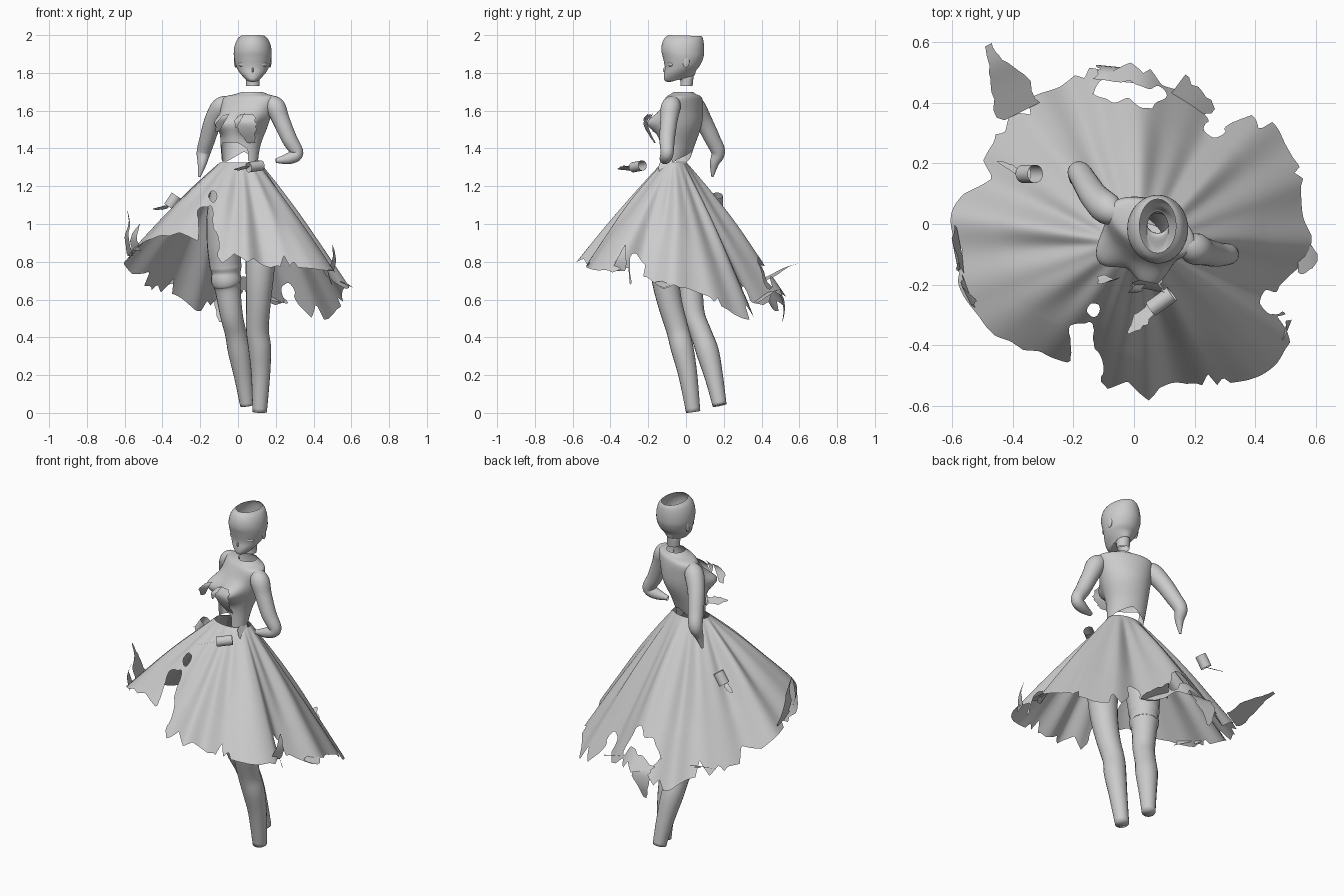
import bpy, bmesh, math, random
from mathutils import Vector

random.seed(4)


def spline(pts, n, closed=False):
    """Catmull-Rom through tuples of any length, n samples per span."""
    m, out = len(pts), []
    get = (lambda i: pts[i % m]) if closed else (lambda i: pts[max(0, min(m - 1, i))])
    for i in range(m if closed else m - 1):
        for s in range(n):
            t = s / n
            out.append([0.5 * (2 * b + (c - a) * t + (2 * a - 5 * b + 4 * c - d) * t * t
                        + (3 * b - a - 3 * c + d) * t ** 3)
                        for a, b, c, d in zip(get(i - 1), get(i), get(i + 1), get(i + 2))])
    if not closed:
        out.append(list(pts[-1]))
    return out


def grid(name, rows, wrap=True, drop=None, cap=False):
    """Skin rows of points; drop(centre) removes faces and the torn edge is smoothed."""
    bm = bmesh.new()
    vs = [[bm.verts.new(p) for p in r] for r in rows]
    n, torn = len(rows[0]), set()
    for a, b in zip(vs, vs[1:]):
        for j in range(n if wrap else n - 1):
            k = (j + 1) % n
            f = bm.faces.new((a[j], a[k], b[k], b[j]))
            if drop and drop(f.calc_center_median()):
                torn.update(f.verts)
                bm.faces.remove(f)
    if cap:
        bm.faces.new(vs[0])
        bm.faces.new(vs[-1])
    for _ in range(3):
        new = {}
        for v in torn:
            nb = [e.other_vert(v).co for e in v.link_edges if e.is_boundary]
            if v.link_faces and len(nb) == 2:
                new[v] = (v.co * 2 + nb[0] + nb[1]) / 4
        for v, co in new.items():
            v.co = co
    loose = [e for e in bm.edges if not e.link_faces]
    bmesh.ops.delete(bm, geom=loose, context='EDGES')
    bmesh.ops.delete(bm, geom=[v for v in bm.verts if not v.link_faces], context='VERTS')
    bmesh.ops.recalc_face_normals(bm, faces=bm.faces)
    me = bpy.data.meshes.new(name)
    bm.to_mesh(me)
    bm.free()
    me.polygons.foreach_set("use_smooth", [True] * len(me.polygons))
    ob = bpy.data.objects.new(name, me)
    bpy.context.collection.objects.link(ob)
    return ob


def tube(name, pts, n=20, cap=False):
    """Round limb through (x, y, z, radius) points."""
    s = spline(pts, 6)
    rows = []
    for i, p in enumerate(s):
        d = (Vector(s[min(i + 1, len(s) - 1)][:3]) - Vector(s[max(i - 1, 0)][:3])).normalized()
        u = d.cross(Vector((0.05, 1, 0.1))).normalized()
        v = d.cross(u)
        rows.append([Vector(p[:3]) + max(p[3], .002) * (u * math.cos(a) + v * math.sin(a))
                     for a in (math.tau * k / n for k in range(n))])
    return grid(name, rows, cap=cap)


def shard(name, pts, side):
    """Torn cloth strip through (x, y, z, half width) points."""
    side = Vector(side).normalized()
    rows = [[Vector(p[:3]) + side * k * p[3] * random.uniform(.75, 1.15) for k in (-1, 0, 1)] for p in spline(pts, 4)]
    return grid(name, rows, wrap=False)


def ball(name, loc, scale, rot=0):
    bpy.ops.mesh.primitive_uv_sphere_add(segments=24, ring_count=14, location=loc, rotation=(0, 0, rot))
    ob = bpy.context.object
    ob.name, ob.scale = name, scale
    bpy.ops.object.shade_smooth()


# Head: open-topped shell (z front, z back, y front, y back, half width)
HX = 0.078
head = [(1.73, 1.73, -.03, .035, .035), (1.765, 1.78, -.035, .04, .037),
        (1.752, 1.785, -.085, .042, .036), (1.76, 1.79, -.113, .047, .044),
        (1.79, 1.815, -.116, .055, .07), (1.83, 1.84, -.112, .075, .088),
        (1.88, 1.88, -.122, .092, .099), (1.915, 1.915, -.13, .096, .1),
        (1.95, 1.95, -.128, .095, .094), (1.98, 1.98, -.116, .09, .08), (2.0, 1.995, -.095, .082, .06)]
rows = []
for zf, zb, yf, yb, w in spline(head, 4):
    row = []
    for k in range(40):
        a = math.tau * k / 40
        f = (1 + math.sin(a)) / 2
        row.append((HX + w * math.cos(a), (yf + yb) / 2 + (yb - yf) / 2 * math.sin(a), min(2, zf + (zb - zf) * f)))
    rows.append(row)
grid("head", rows)
for s in (-1, 1):
    ball("eye", (HX + s * .052, -.083, 1.845), (.026, .014, .013), s * .45)
    ball("ear", (HX + s * .091, .0, 1.86), (.008, .018, .032))
ball("nose", (HX, -.11, 1.815), (.005, .013, .014))

# Torso: twisted shell, torn open around the waist (z, x, y, half width, half depth)
TW = -0.45
torso = [(1.70, .075, -.015, .052, .05), (1.688, .072, -.015, .09, .06), (1.667, .06, -.012, .15, .08),
         (1.60, .045, -.02, .145, .1), (1.52, .032, -.03, .13, .108),
         (1.42, .014, -.045, .11, .088), (1.33, .01, -.06, .1, .07)]
rows = []
for z, x, y, w, d in spline(torso, 8):
    row = []
    for k in range(64):
        a = math.tau * k / 64
        # the bust is a bulge in the front of the shell
        b = sum(math.exp(-((a - c) / .42) ** 2 - ((z - 1.535) / .05) ** 2) for c in (4.15, 5.27))
        u, v = (w + .05 * b) * math.cos(a), (d + .07 * b) * math.sin(a)
        row.append((x + u * math.cos(TW) - v * math.sin(TW), y + u * math.sin(TW) + v * math.cos(TW), z))
    rows.append(row)


def torso_tear(c):
    if c.y < -.06 and -.085 < c.x < .05:
        return c.z < 1.43 - .6 * max(0, c.x)
    return c.y > -.05 and c.z < 1.385 - .6 * abs(c.x - .03)


grid("torso", rows, drop=torso_tear)
shard("bodice_scrap", [(.045, -.19, 1.58, .04), (.045, -.215, 1.54, .055), (.05, -.2, 1.49, .045), (.07, -.165, 1.43, .02)], (1, -.2, 0))
shard("bodice_scrap", [(-.06, -.18, 1.58, .02), (-.085, -.19, 1.55, .03), (-.11, -.17, 1.49, .015)], (1, .3, .3))
shard("bodice_scrap", [(.02, -.2, 1.58, .02), (0, -.225, 1.55, .02), (-.01, -.22, 1.51, .004)], (1, 0, .3))

# Arms ending in torn forearms
tube("right_arm", [(-.05, .03, 1.645, .035), (-.088, .05, 1.62, .052), (-.13, .09, 1.55, .047),
                   (-.162, .14, 1.45, .042), (-.182, .17, 1.38, .037), (-.19, .15, 1.32, .024), (-.205, .14, 1.25, .006)])
tube("left_arm", [(.16, -.06, 1.65, .035), (.198, -.08, 1.62, .052), (.228, -.09, 1.55, .046),
                  (.272, -.1, 1.45, .041), (.312, -.1, 1.375, .034), (.27, -.11, 1.347, .03), (.2, -.12, 1.335, .012)])

# Legs, the right one with a stocking band
tube("right_leg", [(-.055, -.06, 1.2, .085), (-.07, -.04, 1.05, .095), (-.072, -.015, .9, .093), (-.068, .0, .8, .085),
                   (-.065, .005, .77, .084), (-.063, .008, .74, .077), (-.062, .01, .70, .08), (-.055, .02, .66, .069),
                   (-.035, .04, .52, .06), (-.012, .08, .42, .057), (.008, .115, .32, .06), (.03, .15, .18, .048),
                   (.048, .178, .04, .037)], cap=True)
tube("left_leg", [(.08, -.07, 1.2, .085), (.105, -.09, 1.05, .09), (.12, -.115, .88, .083), (.115, -.11, .72, .074),
                  (.108, -.085, .58, .065), (.103, -.045, .44, .06), (.115, -.02, .34, .06), (.12, .01, .2, .05),
                  (.115, .038, .005, .038)], cap=True)

# Skirt: from the waist ring out to a torn hem (x, y, z)
hem = [(.595, -.1, .665), (.55, .02, .65), (.56, .15, .59), (.51, .26, .52), (.43, .34, .49), (.27, .37, .54),
       (.13, .46, .6), (0, .52, .61), (-.12, .52, .58), (-.22, .48, .54), (-.32, .43, .62), (-.43, .33, .64),
       (-.52, .17, .69), (-.59, .03, .78), (-.59, -.12, .82), (-.55, -.26, .86), (-.4, -.41, .94), (-.24, -.45, .91),
       (-.14, -.47, .88), (-.08, -.55, .79), (.04, -.585, .8), (.14, -.53, .77), (.28, -.52, .77), (.42, -.51, .76),
       (.52, -.38, .74), (.49, -.25, .65)]
H = spline(hem, 12, True)
N, R = len(H), 48
# ragged hem: random bites every few columns
cut = []
while len(cut) < N:
    m, depth = random.choice((4, 6, 9, 14)), random.choice((0, .01, .02, .05, .1))
    peak = random.uniform(.2, .8)
    cut += [depth * min(i / m / peak, (1 - i / m) / (1 - peak)) for i in range(m)]
rows = []
for i in range(R + 1):
    row = []
    for j, h in enumerate(H):
        a = math.atan2(h[1] + .05, h[0])
        t = i / R * (1 - cut[j])
        w = Vector((.01 + .108 * math.cos(a), -.062 + .066 * math.sin(a), 1.325))
        p = w.lerp(Vector(h), t)
        fold = .009 * math.sin(9 * a + 1.2 * math.sin(2 * a)) + .005 * math.sin(17 * a + 1)
        fold *= math.sin(math.pi * min(t, .7)) * 1.1
        p += Vector((math.cos(a) * fold, math.sin(a) * fold, .015 * math.sin(math.pi * t) + fold * .5))
        row.append(p)
    rows.append(row)

# Tears in the skirt: (x, y, half width x, half width y)
tears = [(-.07, .44, .075, .035), (.04, .42, .06, .035), (.26, .31, .04, .025), (-.17, -.4, .045, .085),
         (-.13, -.28, .022, .025), (.45, -.26, .04, .04), (-.13, -.46, .03, .05)]


def skirt_tear(c):
    k = 1 + .35 * math.sin(70 * c.x + 45 * c.y)
    return any(((c.x - x) / w) ** 2 + ((c.y - y) / d) ** 2 < k for x, y, w, d in tears)


grid("skirt", rows, drop=skirt_tear)

# Loose rags hanging from and curling off the hem
rags = [([(-.37, .37, .68, .08), (-.42, .46, .73, .06), (-.455, .53, .77, .025), (-.48, .59, .79, .012)], (1, .5, .1)),
        ([(-.06, .47, .66, .09), (-.05, .505, .62, .07), (-.08, .52, .55, .04), (-.09, .51, .48, .01)], (1, -.1, 0)),
        ([(.13, .44, .64, .06), (.2, .4, .61, .05), (.26, .37, .58, .01)], (.6, .8, .2)),
        ([(-.57, -.08, .83, .08), (-.59, -.1, .93, .055), (-.575, -.13, 1.0, .02), (-.585, -.15, 1.07, .004)], (.2, -1, 0)),
        ([(-.54, -.22, .86, .06), (-.55, -.24, .93, .04), (-.52, -.25, 1.0, .004)], (.5, -1, 0)),
        ([(.49, -.36, .75, .05), (.51, -.34, .82, .025), (.5, -.32, .89, .004)], (.4, 1, 0)),
        ([(.54, -.1, .7, .07), (.58, -.11, .68, .04), (.605, -.11, .665, .01)], (0, 1, .1))]
for pts, side in rags:
    shard("torn_rag", pts, side)

# Floating wrist cuffs with a torn tail
for a, b, r, tail in (((.125, -.23, 1.31), (.055, -.28, 1.30), .027, (-.02, -.36, 1.29)),
                      ((-.325, .165, 1.15), (-.365, .165, 1.09), .03, (-.45, .205, 1.08))):
    tube("wrist_cuff", [(*a, r), (*b, r)], 24)
    mid = Vector(b).lerp(Vector(tail), .5)
    shard("cuff_tail", [(*b, .024), (*mid, .028), (*tail, .004)], (.4, -.5, .3))

# Small gathered knot at the side of the waist
shard("waist_tail", [(.1, -.1, 1.34, .03), (.12, -.12, 1.28, .03), (.14, -.14, 1.22, .006)], (.3, 1, 0))
